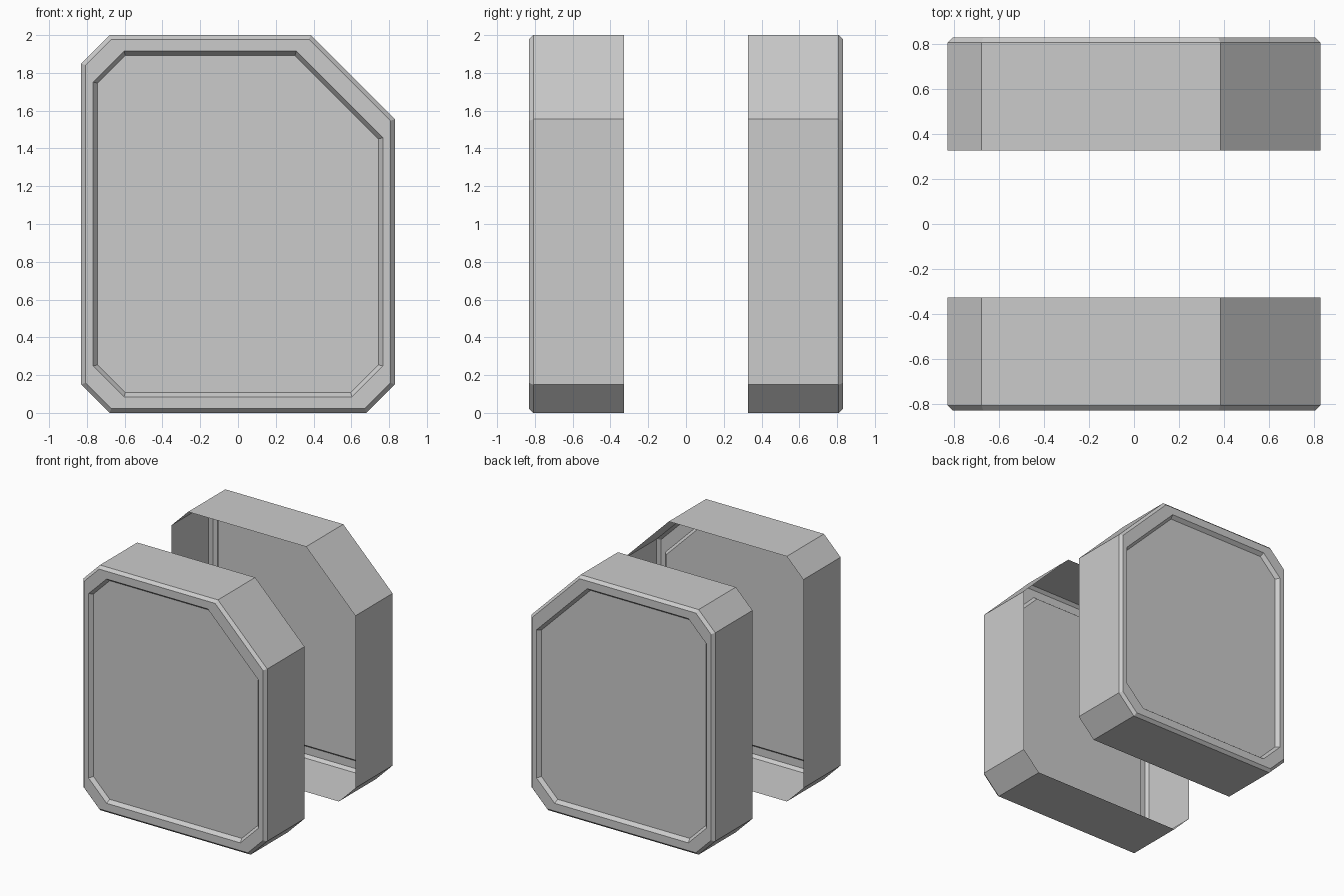
import bpy, bmesh

if "Cube" in bpy.data.objects:
    bpy.data.objects.remove(bpy.data.objects["Cube"])

HALF_W, HEIGHT = 0.83, 2.0


def outline(dx, dz, small, big):
    """Octagonal outline in x/z with one large corner cut at the upper right."""
    x, lo, hi = HALF_W - dx, dz, HEIGHT - dz
    return [(-x, lo + small), (-x + small, lo), (x - small, lo), (x, lo + small),
            (x, hi - big), (x - big, hi), (-x + small, hi), (-x, hi - small)]


# Cross-section of a shell: distance from centre, then outline settings
SECTIONS = [
    (0.328, (0.0, 0.0, 0.15, 0.445)),        # open inner edge
    (0.808, (0.0, 0.0, 0.15, 0.445)),        # end of side wall
    (0.832, (0.022, 0.022, 0.137, 0.432)),   # bevelled rim
    (0.832, (0.063, 0.085, 0.163, 0.458)),   # edge of recess
    (0.802, (0.087, 0.108, 0.147, 0.442)),   # recessed panel
]


def shell(name, side):
    bm = bmesh.new()
    loops = [[bm.verts.new((x, side * y, z)) for x, z in outline(*args)]
             for y, args in SECTIONS]
    for a, b in zip(loops, loops[1:]):
        for i in range(len(a)):
            j = (i + 1) % len(a)
            bm.faces.new((a[i], a[j], b[j], b[i]))
    bm.faces.new(loops[-1])
    if side > 0:
        bmesh.ops.reverse_faces(bm, faces=bm.faces[:])
    mesh = bpy.data.meshes.new(name)
    bm.to_mesh(mesh)
    bm.free()
    bpy.context.collection.objects.link(bpy.data.objects.new(name, mesh))


# Two facing open shells
shell("front_shell", -1)
shell("back_shell", 1)
